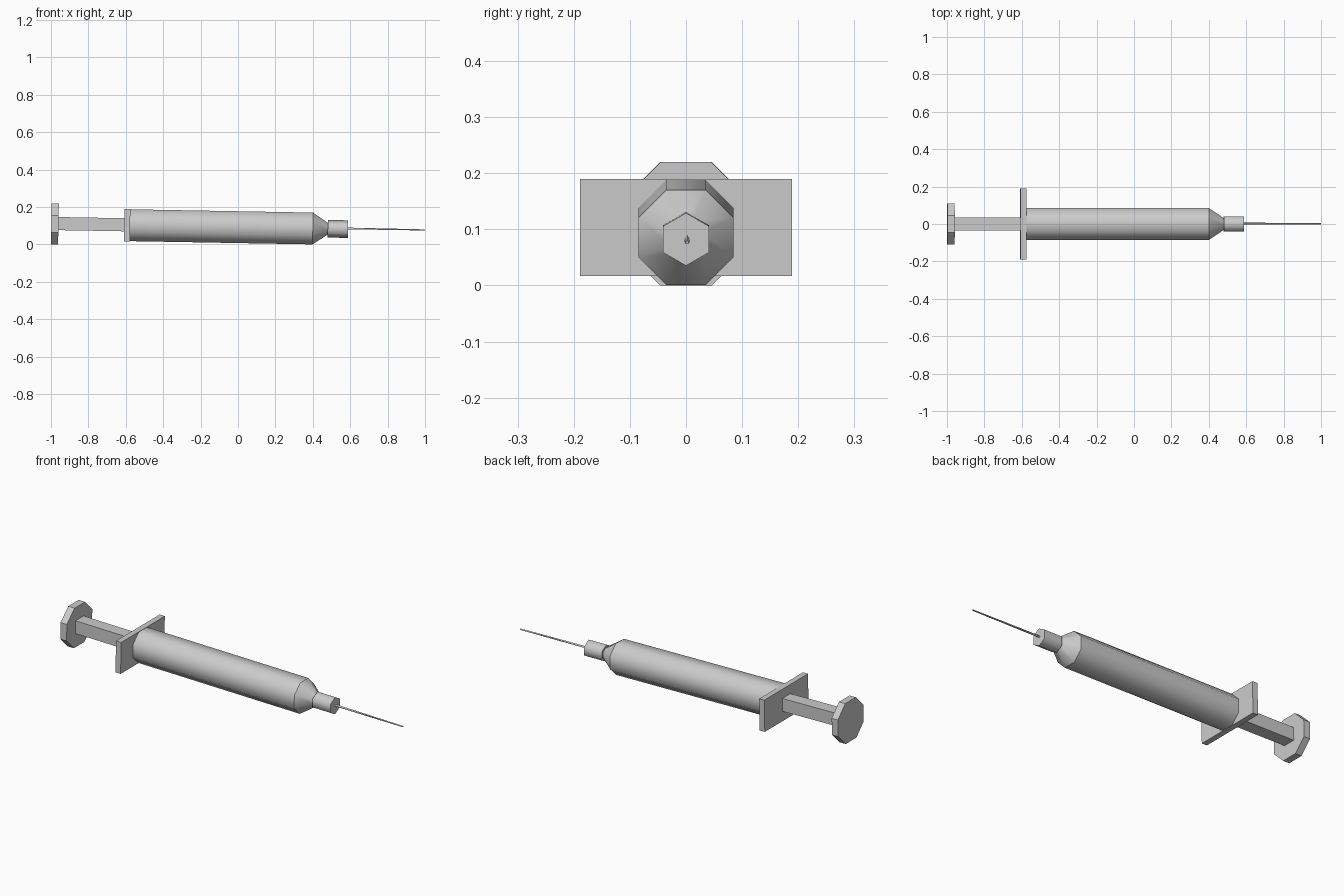
import bpy, bmesh
from math import pi, cos, sin
from mathutils import Matrix

cube = bpy.data.objects.get("Cube")
if cube:
    bpy.data.objects.remove(cube)

grey = bpy.data.materials.new("light_grey")
colour = (0.6, 0.6, 0.6, 1)
grey.use_nodes = True
grey.diffuse_color = colour
grey.node_tree.nodes["Principled BSDF"].inputs["Base Color"].default_value = colour

# The whole syringe lies along x and leans about one degree, needle down
lean = Matrix.Translation((0, 0, 0.0926)) @ Matrix.Rotation(0.0178, 4, 'Y')


def finish(name, bm):
    bmesh.ops.recalc_face_normals(bm, faces=bm.faces)
    bm.transform(lean)
    mesh = bpy.data.meshes.new(name)
    bm.to_mesh(mesh)
    bm.free()
    mesh.materials.append(grey)
    obj = bpy.data.objects.new(name, mesh)
    bpy.context.collection.objects.link(obj)


def lathe(name, profile, sides, turn, smooth=False, y=0.0, z=0.0):
    """Capped loft along x through (x, radius) rings; ring edges stay sharp."""
    bm = bmesh.new()
    rings = []
    for x, r in profile:
        angles = [turn + 2 * pi * i / sides for i in range(sides)]
        rings.append([bm.verts.new((x, y + r * cos(a), z + r * sin(a))) for a in angles])
    for a, b in zip(rings, rings[1:]):
        for i in range(sides):
            j = (i + 1) % sides
            bm.faces.new((a[i], a[j], b[j], b[i])).smooth = smooth
    bm.faces.new(rings[0])
    bm.faces.new(rings[-1])
    for ring in rings:
        for i in range(sides):
            bm.edges.get((ring[i - 1], ring[i])).smooth = False
    finish(name, bm)


def box(name, x0, x1, half_y, half_z, z=0.0):
    bm = bmesh.new()
    bmesh.ops.create_cube(bm, size=2)
    bm.transform(Matrix.Translation(((x0 + x1) / 2, 0, z))
                 @ Matrix.Diagonal(((x1 - x0) / 2, half_y, half_z, 1)))
    finish(name, bm)


flat = 1 / cos(pi / 8)  # octagon corner radius per unit of flat-to-centre distance

# Plunger
lathe("thumb_disc", [(-0.998, 0.11 * flat), (-0.96, 0.11 * flat)], 8, pi / 8)
box("plunger_rod", -0.965, -0.6, 0.035, 0.035, 0.002)

# Barrel with finger flange and tapered nose
box("finger_flange", -0.608, -0.577, 0.189, 0.0865)
lathe("barrel", [(-0.58, 0.085 * flat), (0.4, 0.085 * flat), (0.482, 0.03 * flat)],
      8, pi / 8, smooth=True)

# Needle and its hub
lathe("needle_hub", [(0.48, 0.047), (0.588, 0.047)], 6, pi / 2, smooth=True)
lathe("needle", [(0.58, 0.006), (1.0, 0.004)], 3, pi / 2, smooth=True, y=0.002, z=0.002)
